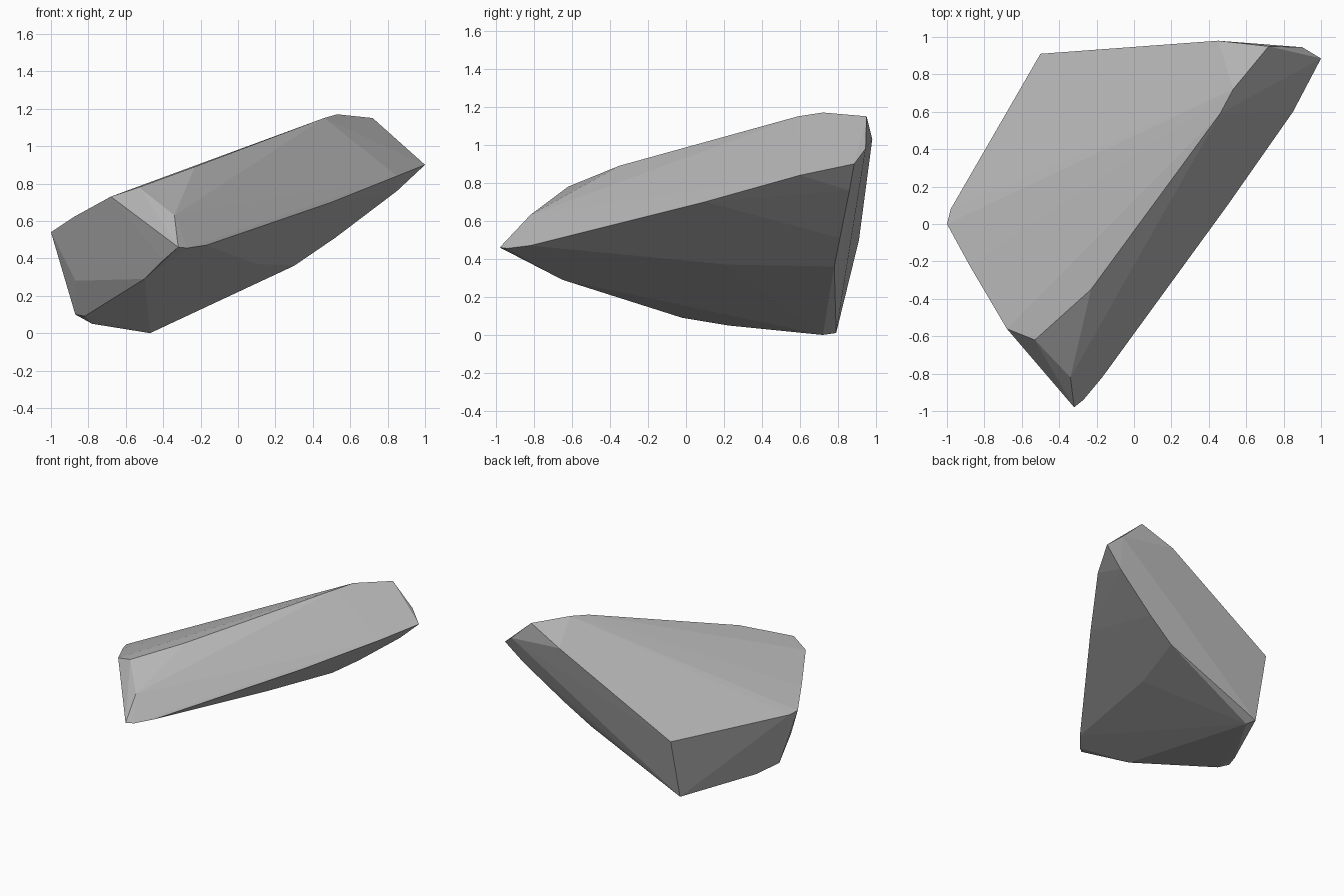
import bpy, bmesh, math

if "Cube" in bpy.data.objects:
    bpy.data.objects.remove(bpy.data.objects["Cube"])

# Corner points of the chipped stone slab, grouped by region
crest = [(-.34, -.82, .63), (-.53, -.62, .78), (-.23, -.35, .89), (.46, .59, 1.15),
         (.53, .72, 1.17), (.72, .95, 1.15)]
left_rim = [(-.68, -.56, .73), (-.88, -.22, .62), (-1, 0, .54), (-.98, .08, .53),
            (-.87, -.10, .28)]
back_rim = [(-.5, .91, .5), (.45, .98, 1.03), (.9, .945, .98)]
right_rim = [(1, .885, .9), (.85, .6, .84), (.5, .1, .7), (-.17, -.82, .47),
             (-.27, -.94, .455), (-.32, -.98, .46)]
underside = [(-.4, -.84, .39), (-.5, -.65, .29), (-.82, -.02, .09), (-.87, .05, .1),
             (-.78, .22, .05), (-.5, .79, .01), (-.47, .72, 0), (.3, .78, .36),
             (.52, .81, .51), (.85, .86, .76), (.1, .22, .37)]

# Wrap the corners in a faceted skin
bm = bmesh.new()
for p in crest + left_rim + back_rim + right_rim + underside:
    bm.verts.new(p)
bmesh.ops.convex_hull(bm, input=bm.verts)
bmesh.ops.delete(bm, geom=[v for v in bm.verts if not v.link_faces], context='VERTS')
bmesh.ops.dissolve_limit(bm, angle_limit=math.radians(1), verts=bm.verts, edges=bm.edges)
bmesh.ops.recalc_face_normals(bm, faces=bm.faces)

mesh = bpy.data.meshes.new("rock")
bm.to_mesh(mesh)
bm.free()

# Single stone colour, flat shaded
stone = bpy.data.materials.new("stone grey")
stone.diffuse_color = (.46, .46, .46, 1)
stone.use_nodes = True
stone.node_tree.nodes["Principled BSDF"].inputs["Base Color"].default_value = stone.diffuse_color
mesh.materials.append(stone)
rock = bpy.data.objects.new("rock", mesh)
bpy.context.collection.objects.link(rock)
